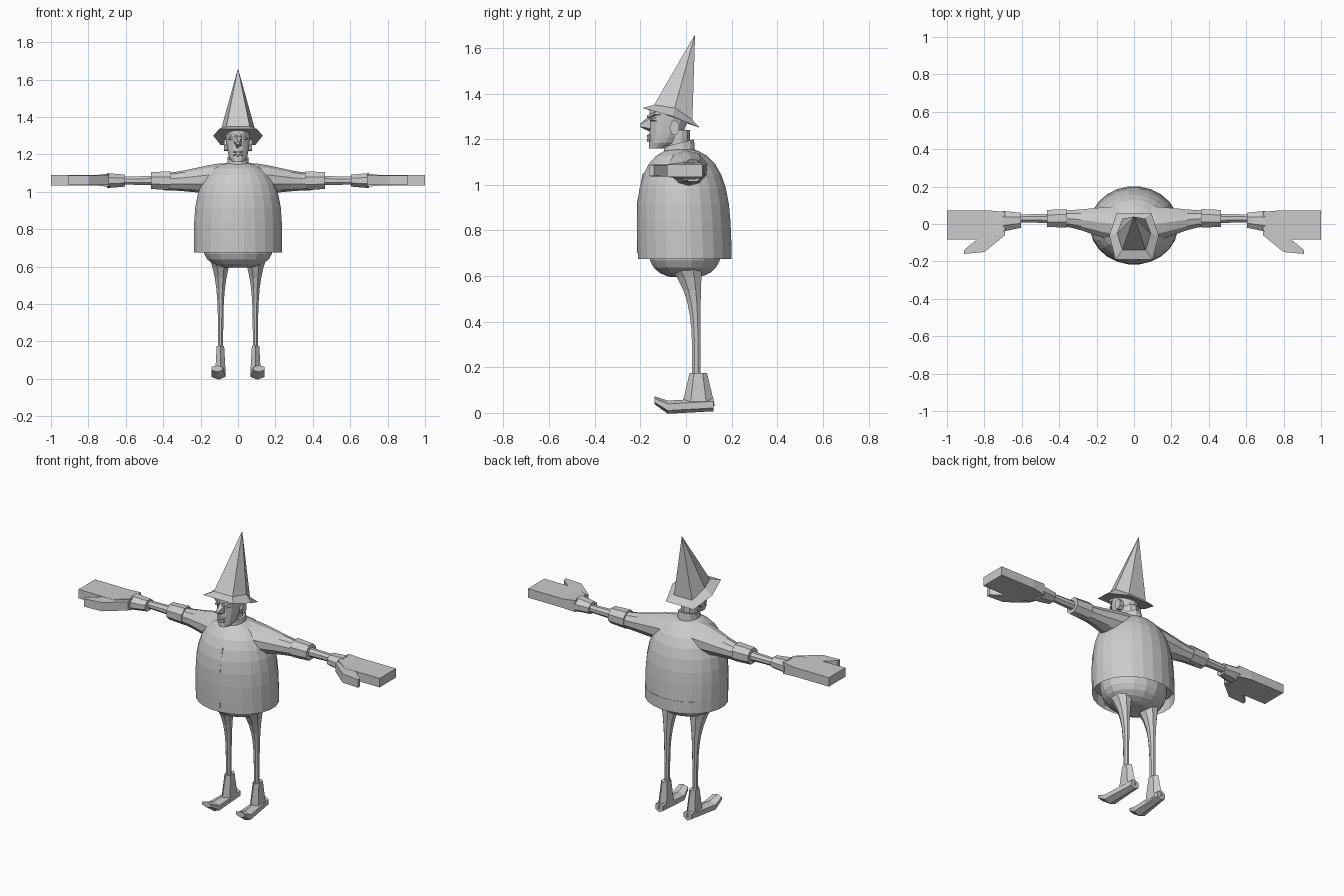
import bpy, bmesh, math
from mathutils import Vector

cube = bpy.data.objects.get("Cube")
if cube:
    bpy.data.objects.remove(cube, do_unlink=True)

GREY = (.6, .6, .6, 1)
clay = bpy.data.materials.new("plain grey")
clay.use_nodes = True
clay.diffuse_color = GREY
clay.node_tree.nodes["Principled BSDF"].inputs["Base Color"].default_value = GREY


def finish(name, bm, flip=False):
    """Turn a bmesh into a flat shaded object, optionally mirrored in x."""
    if flip:
        for vert in bm.verts:
            vert.co.x = -vert.co.x
    bmesh.ops.remove_doubles(bm, verts=bm.verts, dist=.0001)
    bmesh.ops.recalc_face_normals(bm, faces=bm.faces)
    mesh = bpy.data.meshes.new(name)
    bm.to_mesh(mesh)
    bm.free()
    mesh.materials.append(clay)
    bpy.context.collection.objects.link(bpy.data.objects.new(name, mesh))


def skin(rings):
    """Join rings of equal length with quads and cap both ends."""
    bm = bmesh.new()
    loops = [[bm.verts.new(point) for point in ring] for ring in rings]
    for low, high in zip(loops, loops[1:]):
        for i in range(len(low)):
            j = (i + 1) % len(low)
            bm.faces.new((low[i], low[j], high[j], high[i]))
    bm.faces.new(loops[0])
    bm.faces.new(loops[-1])
    return bm


def linear(t):
    return t


def smooth(t):
    return t * t * (3 - 2 * t)


def quick(t):
    return 1 - (1 - t) ** 4


def rounded(t):
    return t ** .4


def dome(u):
    """Barrel outline: nearly straight, then closing over the top."""
    return (1 - abs(u) ** 3) ** .4


def tube(start, stop, center, size, end_center=None, end_size=None,
         axis="z", sides=8, steps=1, ease=linear, swell=None, tilt=0):
    """Straight tube of polygon rings; center and size hold the two cross axes."""
    center, size = Vector(center), Vector(size)
    end_center = Vector(end_center or center)
    end_size = Vector(end_size or size)
    rings = []
    for step in range(steps + 1):
        t = step / steps
        if swell:
            t = math.sin(t * math.pi / 2)
        middle = center.lerp(end_center, ease(t))
        half = size.lerp(end_size, ease(t)) / math.cos(math.pi / sides)
        if swell:
            half *= swell(t)
        place = start + (stop - start) * t
        ring = []
        for i in range(sides):
            angle = math.tau * (i + .5) / sides
            a = middle.x + half.x * math.cos(angle)
            b = middle.y + half.y * math.sin(angle)
            ring.append({"x": (place, a, b), "y": (a, place, b),
                         "z": (a, b, place + tilt * b)}[axis])
        rings.append(ring)
    return skin(rings)


def part(name, *shape, **options):
    finish(name, tube(*shape, **options))


def pair(name, *shape, **options):
    for side in ("left", "right"):
        finish(side + "_" + name, tube(*shape, **options), side == "right")


# Barrel shaped jumper, hollowed from below
jumper = tube(.675, 1.155, center=(0, -.005), size=(.235, .206), sides=24, steps=9,
              end_center=(0, -.02), swell=lambda t: dome(1.17 * t - .18))
hem = min(jumper.faces, key=lambda face: face.calc_center_median().z)
bmesh.ops.inset_region(jumper, faces=[hem], thickness=.02)
for vert in hem.verts:
    vert.co.z += .07
finish("jumper", jumper)

# Front seam, collar and neck
part("lower_seam", .7, .92, center=(.028, -.21), size=(.003, .005),
     end_center=(.028, -.21), sides=4)
part("upper_seam", .92, 1.05, center=(.028, -.21), size=(.003, .005),
     end_center=(.028, -.185), sides=4)
part("collar", 1.13, 1.19, center=(0, -.03), size=(.06, .07),
     end_size=(.055, .065), sides=12, tilt=.25)
part("neck", 1.13, 1.24, center=(0, -.035), size=(.045, .05), sides=10)

# Sleeves, cuffs and forearms
pair("sleeve", .05, .4, center=(0, 1.07), size=(.095, .08), end_center=(.03, 1.055),
     end_size=(.042, .044), axis="x", sides=10, steps=6, ease=smooth)
pair("sleeve_cuff", .36, .465, center=(.03, 1.06), size=(.05, .05),
     end_size=(.045, .045), axis="x")
pair("forearm", .45, .64, center=(.03, 1.06), size=(.025, .025),
     end_size=(.02, .02), axis="x")

# Mitten hands: cuff, palm, fingers and a two piece thumb
pair("glove_cuff", .605, .7, center=(.02, 1.06), size=(.04, .032),
     end_center=(.015, 1.06), end_size=(.055, .04), axis="x")
pair("palm", .69, .77, center=(.015, 1.062), size=(.05, .035),
     end_center=(-.006, 1.062), end_size=(.078, .027), axis="x", sides=4)
pair("fingers", .77, 1, center=(-.006, 1.062), size=(.078, .027), axis="x", sides=4)
pair("thumb_base", .69, .8, center=(-.04, 1.062), size=(.02, .026),
     end_center=(-.1, 1.062), end_size=(.05, .026), axis="x", sides=4)
pair("thumb", .8, .91, center=(-.1, 1.062), size=(.05, .026),
     end_center=(-.15, 1.062), end_size=(.01, .024), axis="x", sides=4)

# Rounded hips and thin legs
part("hips", .74, .595, center=(0, -.005), size=(.19, .16), sides=16, steps=6,
     swell=lambda t: dome(.97 * t))
pair("leg", .65, .15, center=(.093, -.005), size=(.06, .075),
     end_center=(.093, .045), end_size=(.014, .018), steps=9, ease=quick)

# Boots with curled toes
pair("boot_shaft", .03, .175, center=(.094, .054), size=(.028, .063),
     end_size=(.02, .033), sides=6)
pair("boot_foot", .12, -.08, center=(.094, .036), size=(.026, .025),
     end_center=(.104, .025), end_size=(.038, .025), axis="y", sides=6)
pair("boot_toe", -.08, -.137, center=(.104, .025), size=(.038, .025),
     end_center=(.112, .055), end_size=(.03, .015), axis="y", sides=6)

# Head and face
part("head", 1.16, 1.33, center=(0, -.125), size=(.03, .036), end_center=(0, -.07),
     end_size=(.069, .088), sides=14, steps=7, ease=rounded)
part("nose", -.15, -.2, center=(0, 1.27), size=(.02, .035), end_center=(0, 1.26),
     end_size=(.008, .007), axis="y", sides=5)
for name, height in (("upper_lip", 1.213), ("lower_lip", 1.196)):
    part(name, -.14, -.172, center=(0, height), size=(.025, .007),
         end_size=(.02, .005), axis="y", sides=6)
pair("ear", .05, .076, center=(-.05, 1.25), size=(.02, .03), axis="x", sides=7)
pair("eye", -.13, -.157, center=(.035, 1.286), size=(.018, .01),
     end_size=(.008, .005), axis="y")
pair("brow", .01, .06, center=(-.155, 1.298), size=(.015, .006),
     end_center=(-.125, 1.313), axis="x", sides=4)

# Tall pointed hat with a drooping six cornered brim
def six(*corners):
    half = [Vector(corner) for corner in corners]
    return half + [Vector((-p.x, p.y, p.z)) for p in reversed(half)]


brim = six((.1, -.19, 1.337), (.132, -.06, 1.3), (.092, .06, 1.25))
crown = six((.062, -.14, 1.35), (.09, -.05, 1.337), (.06, .028, 1.285))
tip = Vector((0, .04, 1.66))
finish("hat", skin([brim, crown] + [[p.lerp(tip, t) for p in crown] for t in (.5, .985)]))
